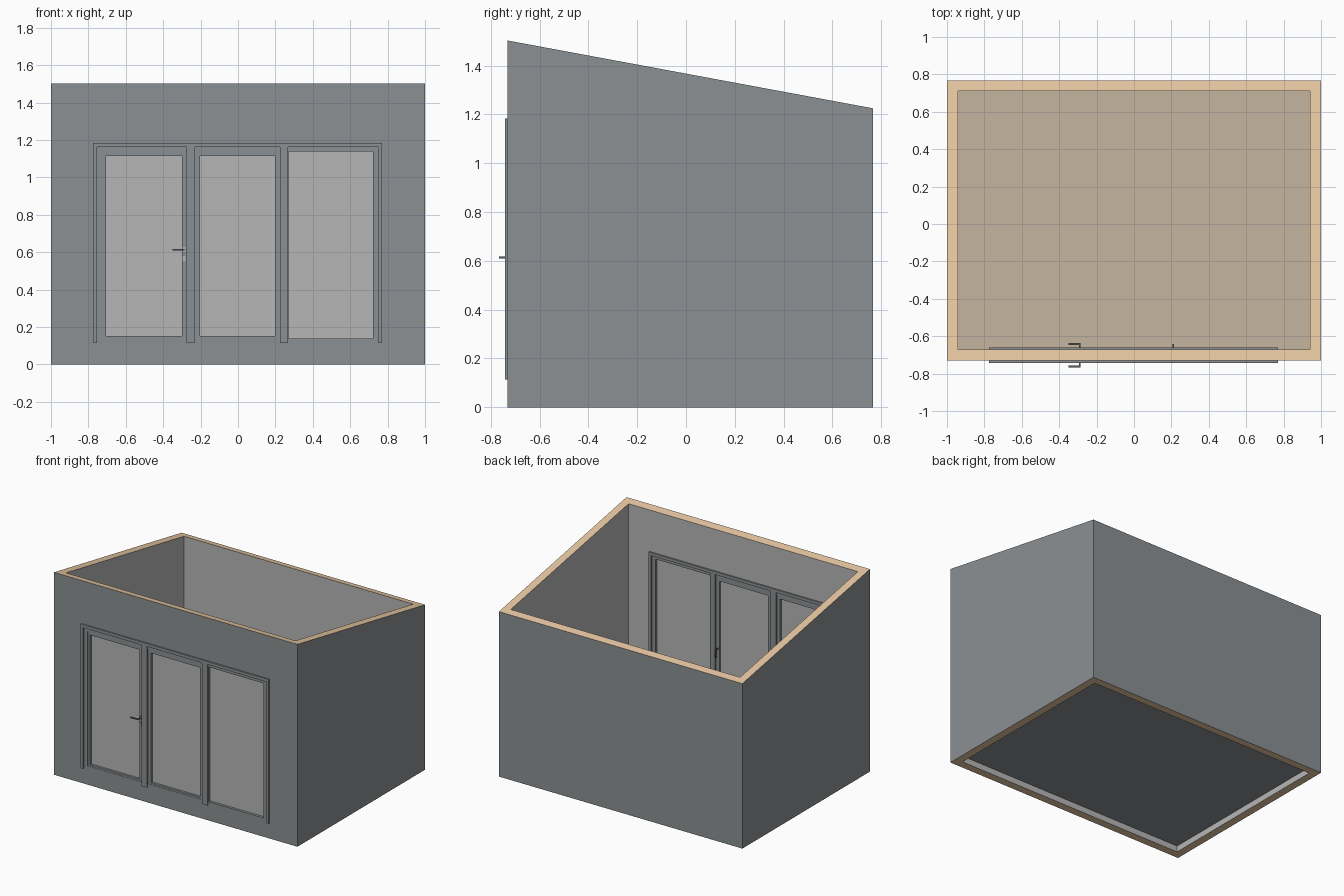
import bpy, bmesh
from mathutils import Vector

if "Cube" in bpy.data.objects:
    bpy.data.objects.remove(bpy.data.objects["Cube"])

def mat(name, rgb):
    m = bpy.data.materials.new(name)
    m.diffuse_color = (*rgb, 1)
    m.use_nodes = True
    m.node_tree.nodes["Principled BSDF"].inputs["Base Color"].default_value = m.diffuse_color
    return m

SLATE = mat("slate_paint", (0.26, 0.28, 0.29))
TIMBER = mat("timber", (0.81, 0.58, 0.37))
BOARDS = mat("floor_boards", (0.56, 0.46, 0.35))
GREY = mat("plain_grey", (0.47, 0.47, 0.47))
METAL = mat("dark_metal", (0.12, 0.12, 0.13))

def finish(name, bm, mats):
    me = bpy.data.meshes.new(name)
    bmesh.ops.recalc_face_normals(bm, faces=bm.faces)
    bm.to_mesh(me)
    bm.free()
    ob = bpy.data.objects.new(name, me)
    for m in mats:
        me.materials.append(m)
    bpy.context.collection.objects.link(ob)
    return ob

def boxes(name, specs, m):
    """One object made of boxes given as (x0, x1, y0, y1, z0, z1)."""
    bm = bmesh.new()
    for x0, x1, y0, y1, z0, z1 in specs:
        vs = bmesh.ops.create_cube(bm, size=1)["verts"]
        for v in vs:
            v.co = Vector((x1 if v.co.x > 0 else x0,
                           y1 if v.co.y > 0 else y0,
                           z1 if v.co.z > 0 else z0))
    return finish(name, bm, [m])

def border(x0, x1, z0, z1, ix0, ix1, iz0, iz1, ya, yb):
    """Four bars around a rectangular hole."""
    return [(x0, ix0, ya, yb, z0, z1), (ix1, x1, ya, yb, z0, z1),
            (ix0, ix1, ya, yb, z0, iz0), (ix0, ix1, ya, yb, iz1, z1)]

YF, YI, YB, YBI = -0.731, -0.672, 0.767, 0.711

# Wall shell with sloping top
def roof_z(y):
    return 1.503 + (1.225 - 1.503) * (y - YF) / (YB - YF)

def ring(bm, x, ya, yb, top):
    return [bm.verts.new((sx * x, y, roof_z(y) if top else 0))
            for sx, y in ((-1, ya), (1, ya), (1, yb), (-1, yb))]

bm = bmesh.new()
ob_, ot = ring(bm, 1, YF, YB, False), ring(bm, 1, YF, YB, True)
ib, it = ring(bm, 0.942, YI, YBI, False), ring(bm, 0.942, YI, YBI, True)
for i in range(4):
    j = (i + 1) % 4
    for a, b, idx in ((ob_, ot, 0), (ot, it, 1), (it, ib, 2), (ib, ob_, 1)):
        bm.faces.new((a[i], a[j], b[j], b[i])).material_index = idx
walls = finish("walls", bm, [SLATE, TIMBER, GREY])

# Door and window opening
cutter = boxes("opening_cutter", [(-0.75, 0.75, -0.85, -0.55, 0.114, 1.162)], SLATE)
cutter.hide_render = True
cutter.hide_viewport = True
cut = walls.modifiers.new("opening", "BOOLEAN")
cut.object = cutter
cut.operation = "DIFFERENCE"
cut.solver = "EXACT"

# Floor: boards on a slate underside
boxes("floor_base", [(-0.942, 0.942, YI, YBI, 0.045, 0.09)], SLATE)
boxes("floor_boards", [(-0.942, 0.942, YI, YBI, 0.09, 0.105)], BOARDS)

# Fixed frame with two mullions
boxes("frame", border(-0.75, 0.75, 0.114, 1.162, -0.724, 0.722, 0.139, 1.139, YF, YI)
      + [(-0.275, -0.23, YF, YI, 0.139, 1.139), (0.225, 0.27, YF, YI, 0.139, 1.139)], SLATE)

# Opening sashes
for name, x0, x1, g0, g1 in (("door_sash", -0.724, -0.275, -0.706, -0.300),
                             ("window_sash", -0.230, 0.225, -0.203, 0.198)):
    boxes(name, border(x0, x1, 0.139, 1.139, g0, g1, 0.152, 1.115, YF + 0.002, YI - 0.002), SLATE)

# Glass panes
for name, x0, x1, z0, z1 in (("door_pane", -0.706, -0.300, 0.152, 1.115),
                             ("window_pane", -0.203, 0.198, 0.152, 1.115),
                             ("fixed_pane", 0.270, 0.722, 0.139, 1.139)):
    boxes(name, [(x0, x1, -0.712, -0.690, z0, z1)], GREY)

# Cover strips and door handles, outside and inside
for side, y, s in (("outer", YF, -1), ("inner", YI, 1)):
    def span(a, b):
        return tuple(sorted((y + s * a, y + s * b)))
    t = span(0, 0.011)
    boxes(side + "_trim", [(-0.775, -0.754, *t, 0.114, 1.184), (0.75, 0.771, *t, 0.114, 1.184),
                           (-0.754, 0.75, *t, 1.162, 1.184),
                           (-0.275, -0.23, *t, 0.114, 1.162), (0.225, 0.267, *t, 0.114, 1.162)], SLATE)
    boxes(side + "_handle_plates", [(-0.298, -0.282, *span(-0.002, 0.004), 0.600, 0.628),
                                    (-0.298, -0.282, *span(-0.002, 0.004), 0.553, 0.580)], GREY)
    boxes(side + "_handle_lever", [(-0.294, -0.286, *span(0, 0.028), 0.609, 0.617),
                                   (-0.350, -0.286, *span(0.026, 0.035), 0.609, 0.617)], METAL)

# Inside window handle
boxes("window_handle", [(0.206, 0.214, YI - 0.002, YI + 0.028, 0.609, 0.617),
                        (0.206, 0.214, YI + 0.021, YI + 0.030, 0.553, 0.617)], METAL)
